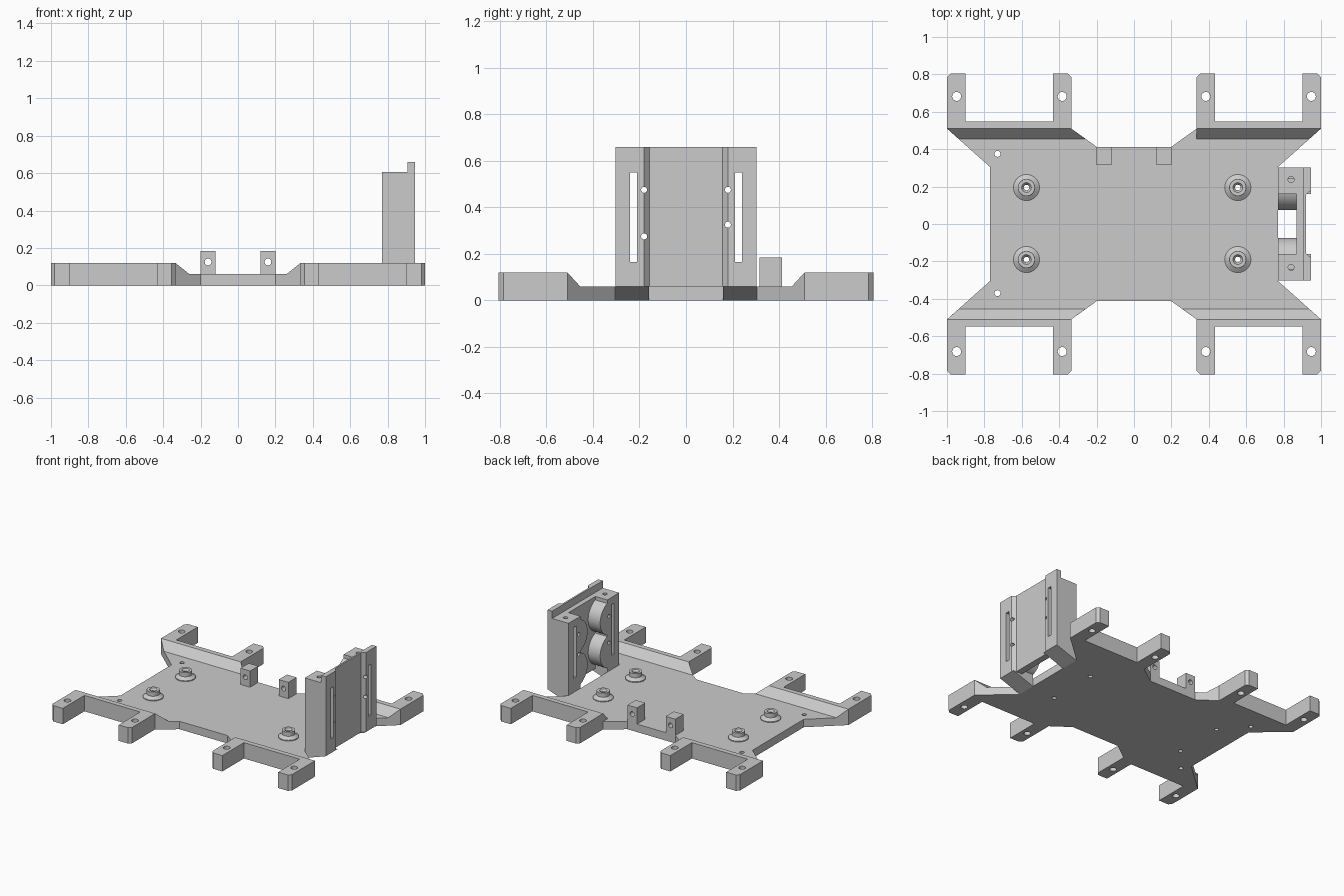
import bpy, bmesh, math

cube = bpy.data.objects.get("Cube")
if cube:
    bpy.data.objects.remove(cube, do_unlink=True)

grey = bpy.data.materials.new("plain_grey")
grey.use_nodes = True
grey.diffuse_color = (0.6, 0.6, 0.6, 1)
grey.node_tree.nodes["Principled BSDF"].inputs["Base Color"].default_value = (0.6, 0.6, 0.6, 1)


def finish(name, bm):
    bmesh.ops.recalc_face_normals(bm, faces=bm.faces)
    mesh = bpy.data.meshes.new(name)
    bm.to_mesh(mesh)
    bm.free()
    mesh.materials.append(grey)
    obj = bpy.data.objects.new(name, mesh)
    bpy.context.collection.objects.link(obj)
    return obj


def prism(name, pts, axis, lo, hi):
    """Extrude a 2D outline along an axis from lo to hi."""
    place = {"x": lambda a, b, c: (c, a, b),
             "y": lambda a, b, c: (a, c, b),
             "z": lambda a, b, c: (a, b, c)}[axis]
    bm = bmesh.new()
    ends = [[bm.verts.new(place(a, b, c)) for a, b in pts] for c in (lo, hi)]
    bm.faces.new(ends[0])
    bm.faces.new(ends[1])
    n = len(pts)
    for i in range(n):
        j = (i + 1) % n
        bm.faces.new((ends[0][i], ends[0][j], ends[1][j], ends[1][i]))
    return finish(name, bm)


def circle(a, b, r, n=20):
    return [(a + r * math.cos(math.tau * i / n), b + r * math.sin(math.tau * i / n))
            for i in range(n)]


def rect(a0, a1, b0, b1):
    return [(a0, b0), (a1, b0), (a1, b1), (a0, b1)]


def activate(obj):
    bpy.ops.object.select_all(action="DESELECT")
    obj.select_set(True)
    bpy.context.view_layer.objects.active = obj


def cut(obj, outlines, axis, lo=-1, hi=1):
    """Cut straight holes with the given outlines along an axis."""
    for pts in outlines:
        cutter = prism("cutter", pts, axis, lo, hi)
        cutter.hide_render = True
        mod = obj.modifiers.new("hole", "BOOLEAN")
        mod.operation, mod.solver, mod.object = "DIFFERENCE", "EXACT", cutter
        activate(obj)
        bpy.ops.object.modifier_apply(modifier=mod.name)
        bpy.data.objects.remove(cutter, do_unlink=True)


def smooth(obj):
    activate(obj)
    bpy.ops.object.shade_smooth_by_angle(angle=math.radians(30))


T = 0.06          # plate thickness
RIM = 0.12        # raised bracket height
BOSSES = [(x, y) for x in (-0.575, 0.555) for y in (-0.19, 0.195)]

# Base plate: a quarter outline mirrored into the full one
quarter = [(0.77, 0.305), (1.0, 0.51), (0.335, 0.51), (0.2, 0.413)]
outline = quarter + [(-x, y) for x, y in reversed(quarter)]
outline += [(-x, -y) for x, y in quarter] + [(x, -y) for x, y in reversed(quarter)]
plate = prism("base_plate", outline, "z", 0, T)
cut(plate, [circle(x, y, 0.015) for x, y in BOSSES], "z")
cut(plate, [circle(-0.73, y, 0.016) for y in (-0.37, 0.375)], "z")
smooth(plate)

# Raised U-shaped leg brackets and the ramps that lead up to them
bracket = [(1.0, 0.51), (1.0, 0.785), (0.98, 0.805), (0.9, 0.805), (0.9, 0.548),
           (0.433, 0.548), (0.433, 0.805), (0.355, 0.805), (0.335, 0.785), (0.335, 0.51)]
for sx, side in ((1, "left"), (-1, "right")):
    for sy, end in ((1, "back"), (-1, "front")):
        u = prism(f"leg_bracket_{end}_{side}", [(sx * x, sy * y) for x, y in bracket], "z", 0, RIM)
        cut(u, [circle(sx * x, sy * 0.682, 0.024) for x in (0.384, 0.948)], "z")
        smooth(u)
        # One ramp has a square inner end, the others follow the plate edge
        inner = 0.335 if sx > 0 and sy > 0 else 0.26
        bm = bmesh.new()
        a, b, c, d, e, f = [bm.verts.new((sx * x, sy * y, z)) for x, y, z in (
            (1.0, 0.51, T), (0.335, 0.51, T), (inner, 0.455, T),
            (0.938, 0.455, T), (1.0, 0.51, RIM), (0.335, 0.51, RIM))]
        for face in ((a, b, c, d), (a, b, f, e), (e, f, c, d), (a, d, e), (b, c, f)):
            bm.faces.new(face)
        finish(f"ramp_{end}_{side}", bm)

# Round mounting bosses, lathed as a closed ring
ring = [(0.015, T), (0.07, T), (0.07, 0.066), (0.045, 0.084), (0.045, 0.115),
        (0.026, 0.115), (0.015, 0.1)]
for k, (cx, cy) in enumerate(BOSSES):
    bm = bmesh.new()
    n = 32
    rows = [[bm.verts.new((cx + r * math.cos(math.tau * i / n),
                           cy + r * math.sin(math.tau * i / n), z)) for i in range(n)]
            for r, z in ring]
    for j, row in enumerate(rows):
        nxt = rows[(j + 1) % len(rows)]
        for i in range(n):
            m = (i + 1) % n
            bm.faces.new((row[i], row[m], nxt[m], nxt[i]))
    smooth(finish(f"mounting_boss_{k + 1}", bm))

# Two small drilled posts at the back edge
for sx, side in ((1, "left"), (-1, "right")):
    post = prism(f"post_{side}", rect(sx * 0.16 - 0.04, sx * 0.16 + 0.04, T, 0.183), "y", 0.315, 0.413)
    cut(post, [circle(sx * 0.16, 0.125, 0.018)], "y")
    smooth(post)

# Upright holder: two side blocks joined by a thin outer wall
face = [(0.945, 0.302), (0.945, 0.18), (0.92, 0.157)]
face += [(x, -y) for x, y in reversed(face)]
body = face + [(0.77, -0.302), (0.77, -0.16), (0.87, -0.16),
               (0.87, 0.16), (0.77, 0.16), (0.77, 0.302)]
holder = prism("upright_holder", body, "z", T, 0.605)
cut(holder, [rect(s - 0.015, s + 0.015, 0.165, 0.55) for s in (-0.225, 0.225)], "x", 0.5, 1.2)
cut(holder, [circle(y, z, 0.013) for y, z in
             ((-0.18, 0.275), (-0.18, 0.475), (0.18, 0.325), (0.18, 0.475))], "x", 0.5, 1.2)
cut(holder, [circle(0.84, y, 0.016) for y in (-0.232, 0.238)], "z", 0.5, 0.8)
smooth(holder)
prism("holder_top_lip", face + [(0.907, -0.302), (0.907, 0.302)], "z", 0.605, 0.66)

# Rounded inner lobes and sloped supports on both side blocks
for sy, side in ((1, "back"), (-1, "front")):
    half = math.acos(0.04 / 0.125)
    for z, level in ((0.21, "lower"), (0.46, "upper")):
        arc = [-half + 2 * half * i / 24 for i in range(25)]
        pts = [(sy * (0.2 - 0.125 * math.cos(t)), z + 0.125 * math.sin(t)) for t in arc]
        smooth(prism(f"holder_lobe_{level}_{side}", pts, "x", 0.77, 0.87))
    prism(f"holder_support_{side}", [(0.77, 0), (0.945, T), (0.77, T)], "y",
          sy * 0.16, sy * 0.302)
